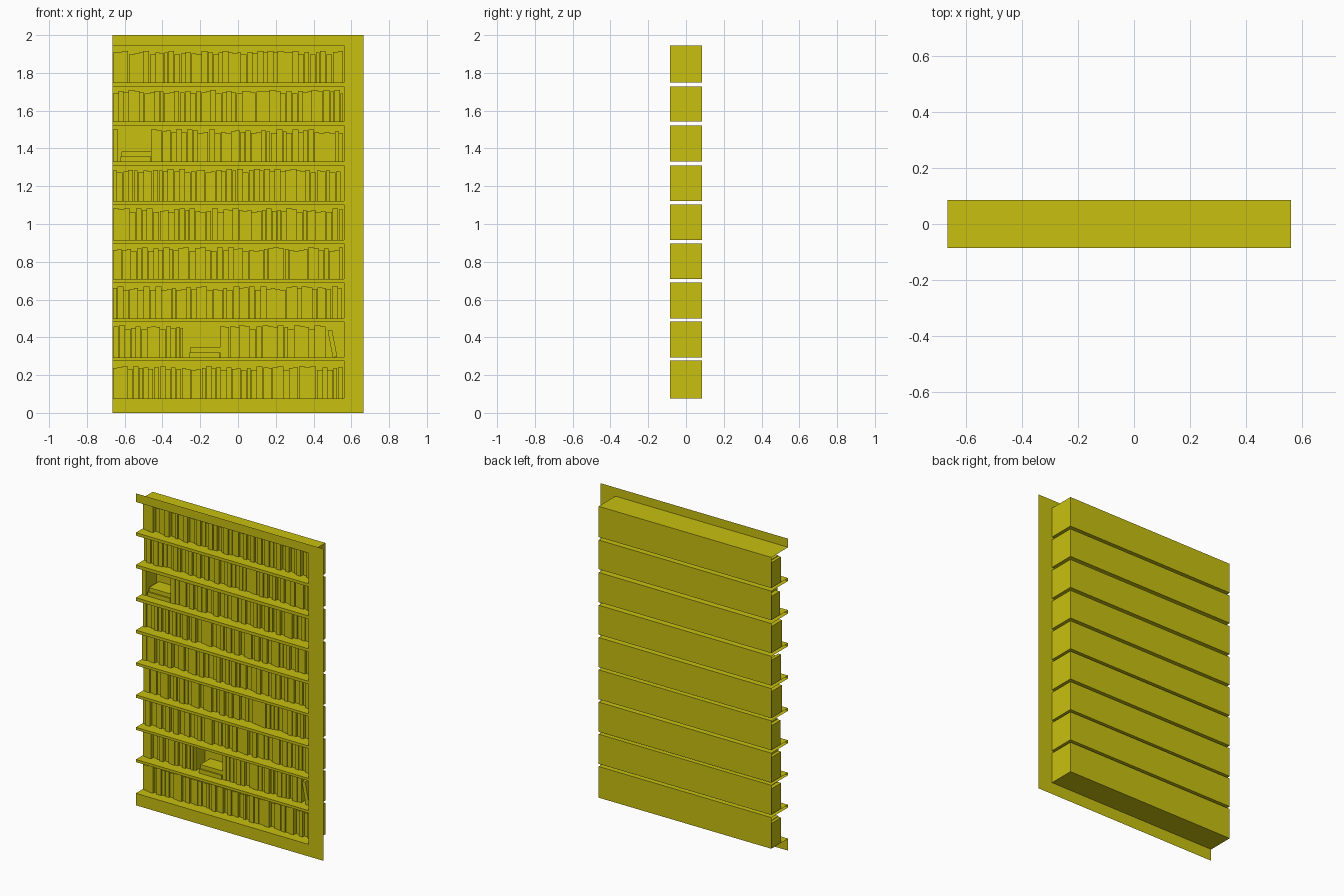
import bpy, bmesh, random
from math import atan2
from mathutils import Matrix, Vector

if "Cube" in bpy.data.objects:
    bpy.data.objects.remove(bpy.data.objects["Cube"])

random.seed(7)
LEFT, RIGHT, EDGE = -0.665, 0.56, 0.665
FRONT, BACK = -0.085, 0.085
# (floor, ceiling) of every compartment, bottom to top
SHELVES = [(0.077, 0.277), (0.294, 0.484), (0.5, 0.69), (0.708, 0.897), (0.914, 1.104),
           (1.123, 1.311), (1.331, 1.521), (1.542, 1.729), (1.748, 1.945)]

mat = bpy.data.materials.new("yellow")
mat.diffuse_color = (0.58, 0.53, 0.005, 1)
mat.use_nodes = True
mat.node_tree.nodes["Principled BSDF"].inputs["Base Color"].default_value = mat.diffuse_color


def finish(name, bm):
    mesh = bpy.data.meshes.new(name)
    bm.to_mesh(mesh)
    bm.free()
    mesh.materials.append(mat)
    obj = bpy.data.objects.new(name, mesh)
    bpy.context.collection.objects.link(obj)
    return obj


def quad(bm, *pts):
    bm.faces.new([bm.verts.new(p) for p in pts])


def box(bm, x0, x1, y0, y1, z0, z1, matrix=Matrix()):
    m = (matrix @ Matrix.Translation(((x0 + x1) / 2, (y0 + y1) / 2, (z0 + z1) / 2))
         @ Matrix.Diagonal((x1 - x0, y1 - y0, z1 - z0, 1)))
    bmesh.ops.create_cube(bm, size=1, matrix=m)


def front_panel(bm, x0, x1, z0, z1):
    quad(bm, (x0, FRONT, z0), (x1, FRONT, z0), (x1, FRONT, z1), (x0, FRONT, z1))


# Thin front frame: rails between the compartments and the right stile
bm = bmesh.new()
levels = [0] + [z for s in SHELVES for z in s] + [2]
for z0, z1 in zip(levels[::2], levels[1::2]):
    front_panel(bm, LEFT, RIGHT, z0, z1)
front_panel(bm, RIGHT, EDGE, 0, 2)
finish("front_frame", bm)

# Compartments: floor, ceiling, back and right wall, open at the front and left
for i, (z0, z1) in enumerate(SHELVES):
    bm = bmesh.new()
    for z in (z0, z1):
        quad(bm, (LEFT, FRONT, z), (RIGHT, FRONT, z), (RIGHT, BACK, z), (LEFT, BACK, z))
    quad(bm, (LEFT, BACK, z0), (RIGHT, BACK, z0), (RIGHT, BACK, z1), (LEFT, BACK, z1))
    quad(bm, (RIGHT, FRONT, z0), (RIGHT, BACK, z0), (RIGHT, BACK, z1), (RIGHT, FRONT, z1))
    bmesh.ops.remove_doubles(bm, verts=bm.verts, dist=1e-5)
    finish(f"compartment_{i + 1}", bm)

# Book sizes: thickness, height, front position
KINDS = [(0.032, 0.168, -0.028), (0.025, 0.155, -0.012), (0.021, 0.160, -0.018),
         (0.030, 0.150, -0.005), (0.027, 0.163, -0.022)]


def book_row(bm, x, end, floor):
    last = None
    while x < end - 0.012:
        kind = random.choice([k for k in KINDS if k is not last])
        last = kind
        x1 = min(x + kind[0], end)
        box(bm, x, x1 - 0.0008, kind[2], 0.082, floor, floor + kind[1])
        x = x1
        if random.random() < 0.12:
            x += 0.004


def flat_pile(bm, x0, x1, floor):
    box(bm, x0, x1 - 0.004, -0.028, 0.08, floor, floor + 0.027)
    box(bm, x0 + 0.004, x1, -0.02, 0.08, floor + 0.027, floor + 0.053)


# Spans of upright books per shelf, and lying piles in the gaps
SPANS = {1: [(-0.66, -0.29), (-0.095, 0.472)], 6: [(-0.662, -0.634), (-0.46, 0.558)]}
PILES = {1: (-0.257, -0.095), 6: (-0.622, -0.46)}
for i, (floor, top) in enumerate(SHELVES):
    bm = bmesh.new()
    for a, b in SPANS.get(i, [(-0.662, 0.558)]):
        book_row(bm, a, b, floor)
    finish(f"books_{i + 1}", bm)
    if i in PILES:
        bm = bmesh.new()
        flat_pile(bm, *PILES[i], floor)
        finish(f"lying_books_{i + 1}", bm)

# Book leaning to the left on the second shelf
bm = bmesh.new()
lean = Matrix.Translation((0.502, 0, 0.293)) @ Matrix.Rotation(-atan2(0.027, 0.14), 4, 'Y')
box(bm, 0, 0.024, -0.03, 0.08, 0, 0.145, lean)
finish("leaning_book", bm)
